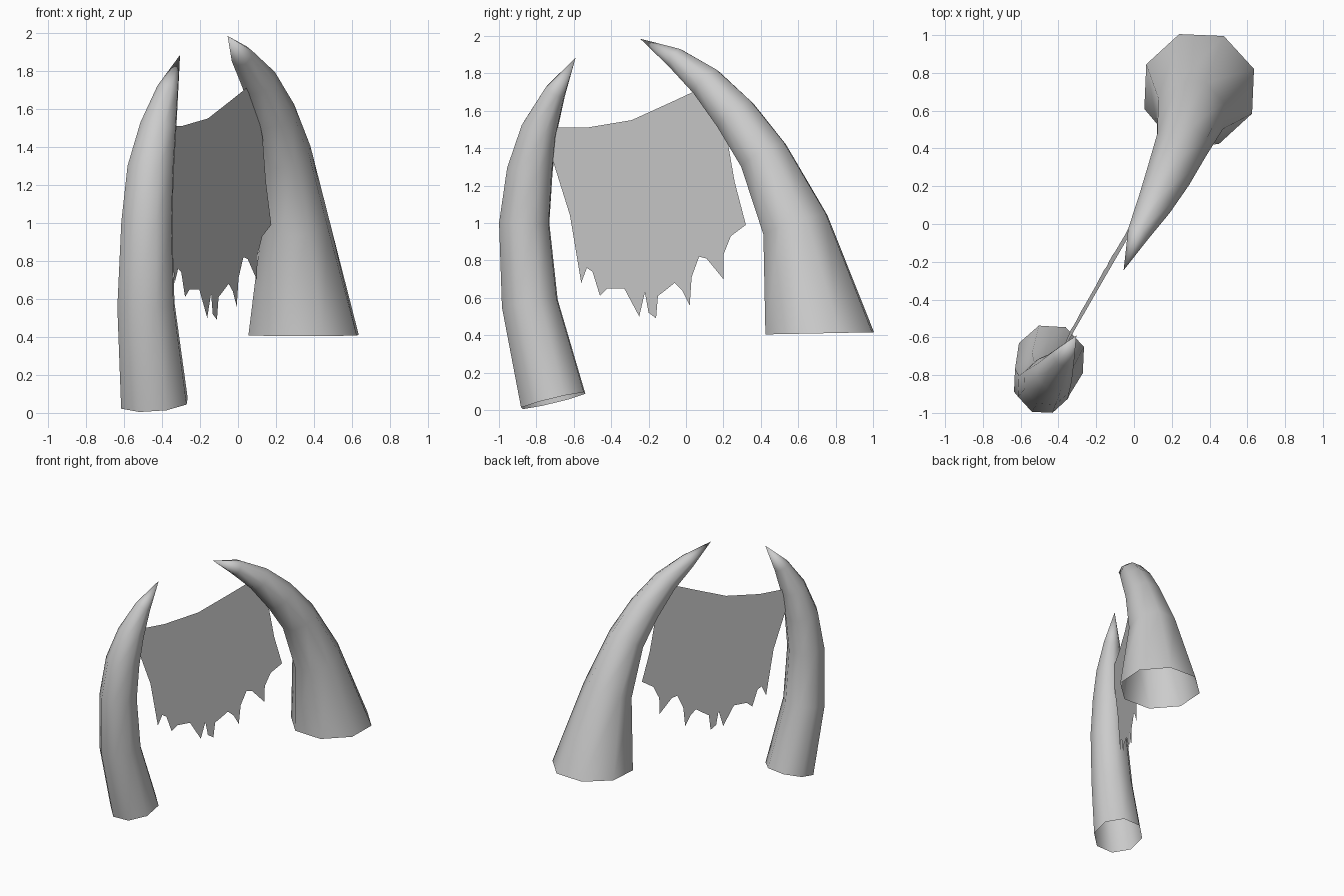
import bpy
import bmesh
from math import cos, sin, radians
from mathutils import Vector

cube = bpy.data.objects.get("Cube")
if cube:
    bpy.data.objects.remove(cube, do_unlink=True)

# One plain grey for everything
grey = bpy.data.materials.new("plain_grey")
grey.use_nodes = True
colour = (0.6, 0.6, 0.6, 1.0)
grey.diffuse_color = colour
grey.node_tree.nodes["Principled BSDF"].inputs["Base Color"].default_value = colour

SIDES = 8


def finish(bm, name, smooth):
    """Turn a bmesh into a named, coloured object."""
    mesh = bpy.data.meshes.new(name)
    bm.to_mesh(mesh)
    bm.free()
    mesh.materials.append(grey)
    for polygon in mesh.polygons:
        polygon.use_smooth = smooth
    obj = bpy.data.objects.new(name, mesh)
    bpy.context.collection.objects.link(obj)
    return obj


def tusk(name, rings, tip, base_direction):
    """Loft octagonal rings (x, y, z, radius) along a bent axis to a point, open at the base."""
    bm = bmesh.new()
    centres = [Vector(ring[:3]) for ring in rings] + [Vector(tip)]
    loops = []
    for i, ring in enumerate(rings):
        if i == 0:
            tangent = Vector(base_direction).normalized()
        else:
            before = (centres[i] - centres[i - 1]).normalized()
            after = (centres[i + 1] - centres[i]).normalized()
            tangent = (before + after).normalized()
        across = Vector((1, 0, 0))
        across = (across - tangent * across.dot(tangent)).normalized()
        along = tangent.cross(across)
        loop = []
        for k in range(SIDES):
            angle = radians(20 + k * 360 / SIDES)
            offset = across * cos(angle) + along * sin(angle)
            loop.append(bm.verts.new(centres[i] + offset * ring[3]))
        loops.append(loop)
    for lower, upper in zip(loops, loops[1:]):
        for k in range(SIDES):
            n = (k + 1) % SIDES
            bm.faces.new((lower[k], lower[n], upper[n], upper[k]))
    point = bm.verts.new(tip)
    for k in range(SIDES):
        bm.faces.new((loops[-1][k], loops[-1][(k + 1) % SIDES], point))
    return finish(bm, name, True)


# Slender tusk at the front right
tusk("slender_tusk", [
    (-.44, -.71, .05, .187),
    (-.485, -.835, .57, .16),
    (-.48, -.865, 1.0, .143),
    (-.46, -.835, 1.28, .13),
    (-.42, -.785, 1.5, .102),
    (-.37, -.7, 1.7, .06),
], (-.305, -.59, 1.885), (-.04, -.125, .52))

# Broad tusk at the back left
tusk("broad_tusk", [
    (.345, .715, .41, .309),
    (.3, .585, .99, .19),
    (.25, .415, 1.36, .142),
    (.185, .265, 1.575, .122),
    (.11, .11, 1.75, .095),
    (.02, -.055, 1.88, .06),
], (-.055, -.245, 1.985), (0, -.02, 1))

# Torn cloth hung between the tusks: outline as (y, z)
top_edge = [
    (.32, .99), (.26, 1.22), (.22, 1.45), (.16, 1.6), (.08, 1.72),
    (-.07, 1.65), (-.29, 1.55), (-.53, 1.51), (-.7, 1.51), (-.72, 1.36),
    (-.62, 1.04),
]
torn_edge = [
    (-.56, .68), (-.53, .76), (-.5, .74), (-.46, .61), (-.42, .65),
    (-.33, .65), (-.25, .5), (-.22, .63), (-.2, .52), (-.16, .49),
    (-.15, .61), (-.11, .64), (-.06, .68), (-.02, .64), (.02, .56),
    (.03, .71), (.07, .82), (.11, .81), (.2, .7), (.2, .83), (.24, .93),
]
bm = bmesh.new()
outline = []
for y, z in top_edge + torn_edge:
    x = .57 * y - .017 + .025 * (z - .6)
    outline.append(bm.verts.new((x, y, z)))
sheet = bm.faces.new(outline)
bmesh.ops.triangulate(bm, faces=[sheet], ngon_method='EAR_CLIP')
finish(bm, "torn_cloth", False)
